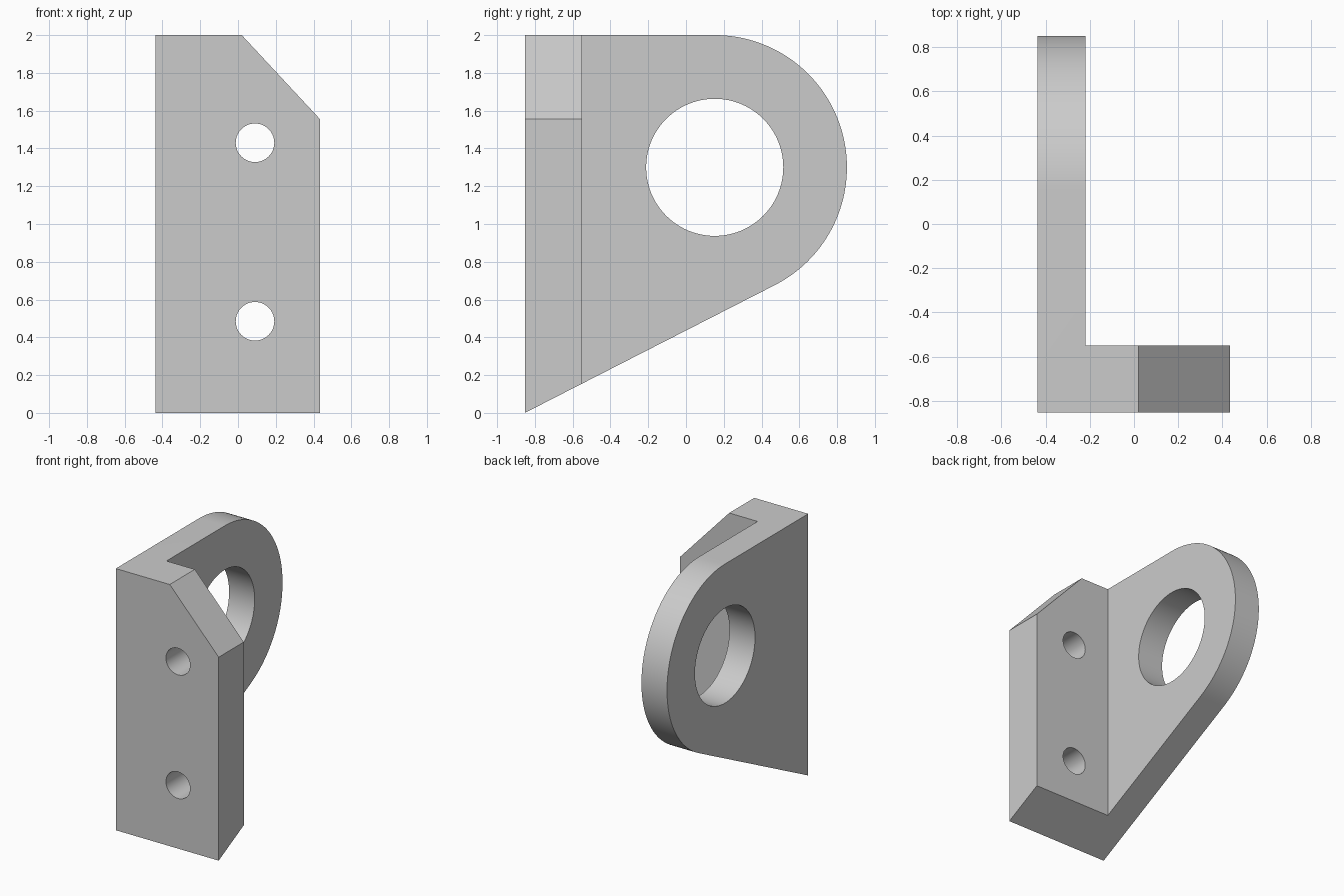
import bpy
import bmesh
from math import atan2, asin, hypot, sin, cos, pi, radians
from mathutils import Matrix

if "Cube" in bpy.data.objects:
    bpy.data.objects.remove(bpy.data.objects["Cube"])

# Main dimensions
LEFT, RIGHT, WEB = -0.436, 0.434, -0.22
FRONT, FLANGE_BACK, TOP = -0.853, -0.55, 2.0
EYE_Y, EYE_Z, EYE_R, BORE_R = 0.152, 1.3, 0.7, 0.363
BOLT_X, BOLT_R = 0.09, 0.102

grey = bpy.data.materials.new("plain grey")
grey.use_nodes = True
colour = (0.6, 0.6, 0.6, 1)
grey.diffuse_color = colour
grey.node_tree.nodes["Principled BSDF"].inputs["Base Color"].default_value = colour


def make_object(name, bm):
    bmesh.ops.recalc_face_normals(bm, faces=bm.faces)
    mesh = bpy.data.meshes.new(name)
    bm.to_mesh(mesh)
    bm.free()
    mesh.materials.append(grey)
    obj = bpy.data.objects.new(name, mesh)
    bpy.context.collection.objects.link(obj)
    return obj


def prism(name, points, offset):
    """Extrude a closed outline along the offset vector."""
    bm = bmesh.new()
    face = bm.faces.new([bm.verts.new(p) for p in points])
    out = bmesh.ops.extrude_face_region(bm, geom=[face])
    moved = [v for v in out["geom"] if isinstance(v, bmesh.types.BMVert)]
    bmesh.ops.translate(bm, verts=moved, vec=offset)
    return make_object(name, bm)


def cylinder(name, centre, radius, axis):
    bm = bmesh.new()
    bmesh.ops.create_cone(bm, cap_ends=True, segments=96, radius1=radius,
                          radius2=radius, depth=1,
                          matrix=Matrix.Translation(centre) @ Matrix.Rotation(pi / 2, 4, axis))
    return make_object(name, bm)


# Side outline: rounded eye, with the sloping underside tangent to it
dy, dz = EYE_Y - FRONT, EYE_Z
tangent = atan2(dz, dy) - asin(EYE_R / hypot(dy, dz)) - pi / 2
outline = [(LEFT, FRONT, 0), (LEFT, FRONT, TOP)]
steps = 72
for i in range(steps + 1):
    a = pi / 2 + (tangent - pi / 2) * i / steps
    outline.append((LEFT, EYE_Y + EYE_R * cos(a), EYE_Z + EYE_R * sin(a)))
bracket = prism("angle_bracket", outline, (RIGHT - LEFT, 0, 0))

# Cutters: space behind the flange, sloped corner, bore and bolt holes
cutters = [
    prism("flange_clearance", [(WEB, FLANGE_BACK, -1), (1, FLANGE_BACK, -1),
                               (1, 2, -1), (WEB, 2, -1)], (0, 0, 4)),
    prism("corner_cutter", [(0.02, -2, TOP), (RIGHT, -2, 1.555),
                            (1, -2, 1.555), (1, -2, 3), (0.02, -2, 3)], (0, 4, 0)),
    cylinder("bore_cutter", (LEFT, EYE_Y, EYE_Z), BORE_R, 'Y'),
]
for z in (0.485, 1.43):
    cutters.append(cylinder("bolt_cutter", (BOLT_X, FRONT, z), BOLT_R, 'X'))

bpy.ops.object.select_all(action='DESELECT')
bracket.select_set(True)
bpy.context.view_layer.objects.active = bracket
for cutter in cutters:
    cutter.hide_render = True
    cut = bracket.modifiers.new(cutter.name, 'BOOLEAN')
    cut.operation = 'DIFFERENCE'
    cut.solver = 'EXACT'
    cut.object = cutter
    bpy.ops.object.modifier_apply(modifier=cut.name)
for cutter in cutters:
    bpy.data.objects.remove(cutter)

# Smooth round walls, crisp machined edges
bpy.ops.object.shade_smooth_by_angle(angle=radians(20))
